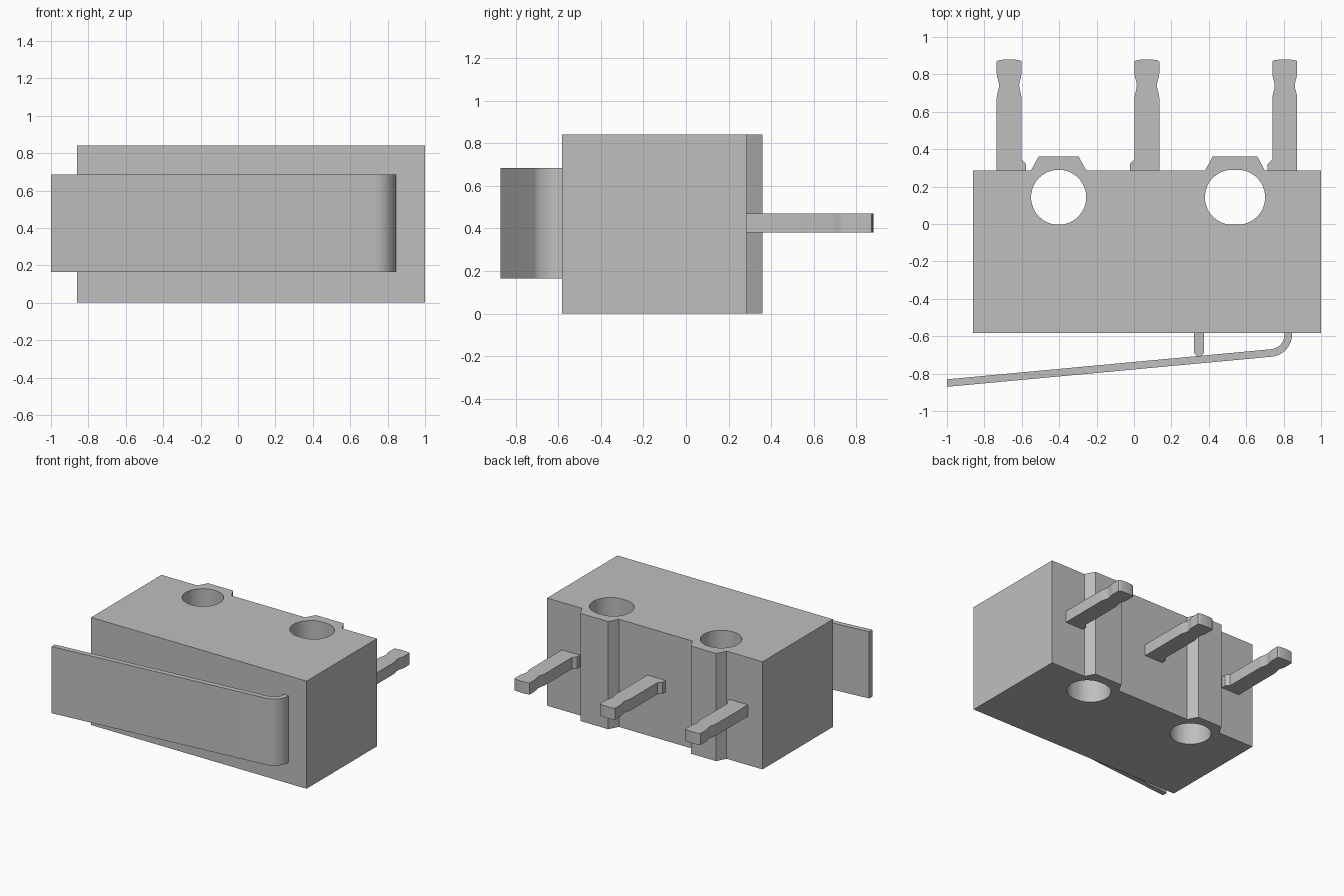
import bpy, bmesh, math

cube = bpy.data.objects.get("Cube")
if cube:
    bpy.data.objects.remove(cube, do_unlink=True)

grey = bpy.data.materials.new("plain grey")
grey.use_nodes = True
COLOUR = (0.52, 0.52, 0.52, 1)
grey.diffuse_color = COLOUR
grey.node_tree.nodes["Principled BSDF"].inputs["Base Color"].default_value = COLOUR


def prism(name, outline, z0, z1):
    """Extrude a plan outline upwards from z0 to z1."""
    bm = bmesh.new()
    base = bm.faces.new([bm.verts.new((x, y, z0)) for x, y in outline])
    new = bmesh.ops.extrude_face_region(bm, geom=[base])["geom"]
    for v in new:
        if isinstance(v, bmesh.types.BMVert):
            v.co.z = z1
    bmesh.ops.recalc_face_normals(bm, faces=bm.faces)
    mesh = bpy.data.meshes.new(name)
    bm.to_mesh(mesh)
    bm.free()
    mesh.materials.append(grey)
    obj = bpy.data.objects.new(name, mesh)
    bpy.context.collection.objects.link(obj)
    return obj


def smooth(obj):
    bpy.ops.object.select_all(action='DESELECT')
    obj.select_set(True)
    bpy.context.view_layer.objects.active = obj
    bpy.ops.object.shade_smooth_by_angle(angle=math.radians(30))


def arc(cx, cy, r, start, end, steps):
    angles = [math.radians(start + (end - start) * i / steps) for i in range(steps + 1)]
    return [(cx + r * math.cos(a), cy + r * math.sin(a)) for a in angles]


def slot(cx, cy, r, half):
    """Round hole, stretched along x by half on each side."""
    return arc(cx + half, cy, r, -90, 90, 24) + arc(cx - half, cy, r, 90, 270, 24)


# Housing with two chamfered bosses along the back
BACK, HEIGHT = 0.285, 0.84
outline = [(-0.86, -0.583), (1.0, -0.583), (1.0, BACK)]
for cx, half in ((0.54, 0.16), (-0.403, 0.148)):
    outline += [(cx + half, BACK), (cx + half - 0.04, 0.36),
                (cx - half + 0.04, 0.36), (cx - half, BACK)]
outline.append((-0.86, BACK))
housing = prism("housing", outline, 0, HEIGHT)

# Mounting holes: one round, one slightly elongated
for cx, half in ((-0.403, 0.0005), (0.54, 0.014)):
    cutter = prism("hole_cutter", slot(cx, 0.143, 0.147, half), -0.1, HEIGHT + 0.1)
    cutter.hide_render = True
    cut = housing.modifiers.new("hole", 'BOOLEAN')
    cut.operation, cut.solver, cut.object = 'DIFFERENCE', 'EXACT', cutter
    bpy.context.view_layer.objects.active = housing
    bpy.ops.object.modifier_apply(modifier=cut.name)
    bpy.data.objects.remove(cutter, do_unlink=True)
smooth(housing)

# Terminals: waisted blades with a chamfered foot on one side
for name, cx, side in (("right", -0.668, 1), ("middle", 0.069, -1), ("left", 0.806, -1)):
    w = 0.066
    waist = [(w - 0.006 * (1 - math.cos(math.tau * i / 10)), 0.675 + 0.013 * i)
             for i in range(11)]
    foot = [(w + 0.025, BACK - 0.02), (w + 0.025, 0.322), (w, 0.347)]
    tip = [(w * math.cos(math.pi * i / 8), 0.87 + 0.01 * math.sin(math.pi * i / 8))
           for i in range(9)]
    plain = [(-x, y) for x, y in reversed(waist)] + [(-w, BACK - 0.02)]
    pts = [(cx + side * x, y) for x, y in foot + waist + tip + plain]
    smooth(prism(name + "_terminal", pts, 0.38, 0.47))

# Lever: sloping strip that curls round into the housing
TILT, THICK = 5.3, 0.02
cx, cy, r = 0.725, -0.59, 0.1
slope = math.tan(math.radians(TILT))


def lever_edge(radius):
    bend = arc(cx, cy, radius, TILT - 90, 0, 12)
    x, y = bend[0]
    return [(-1.0, y - (x + 1.0) * slope)] + bend + [(cx + radius, -0.575)]


lever = lever_edge(r + THICK) + lever_edge(r - THICK)[::-1]
smooth(prism("lever", lever, 0.165, 0.685))

# Plunger with a rounded nose
plunger = [(0.375, -0.57), (0.32, -0.57)] + arc(0.3475, -0.679, 0.0275, 180, 360, 12)
smooth(prism("plunger", plunger, 0.32, 0.53))
